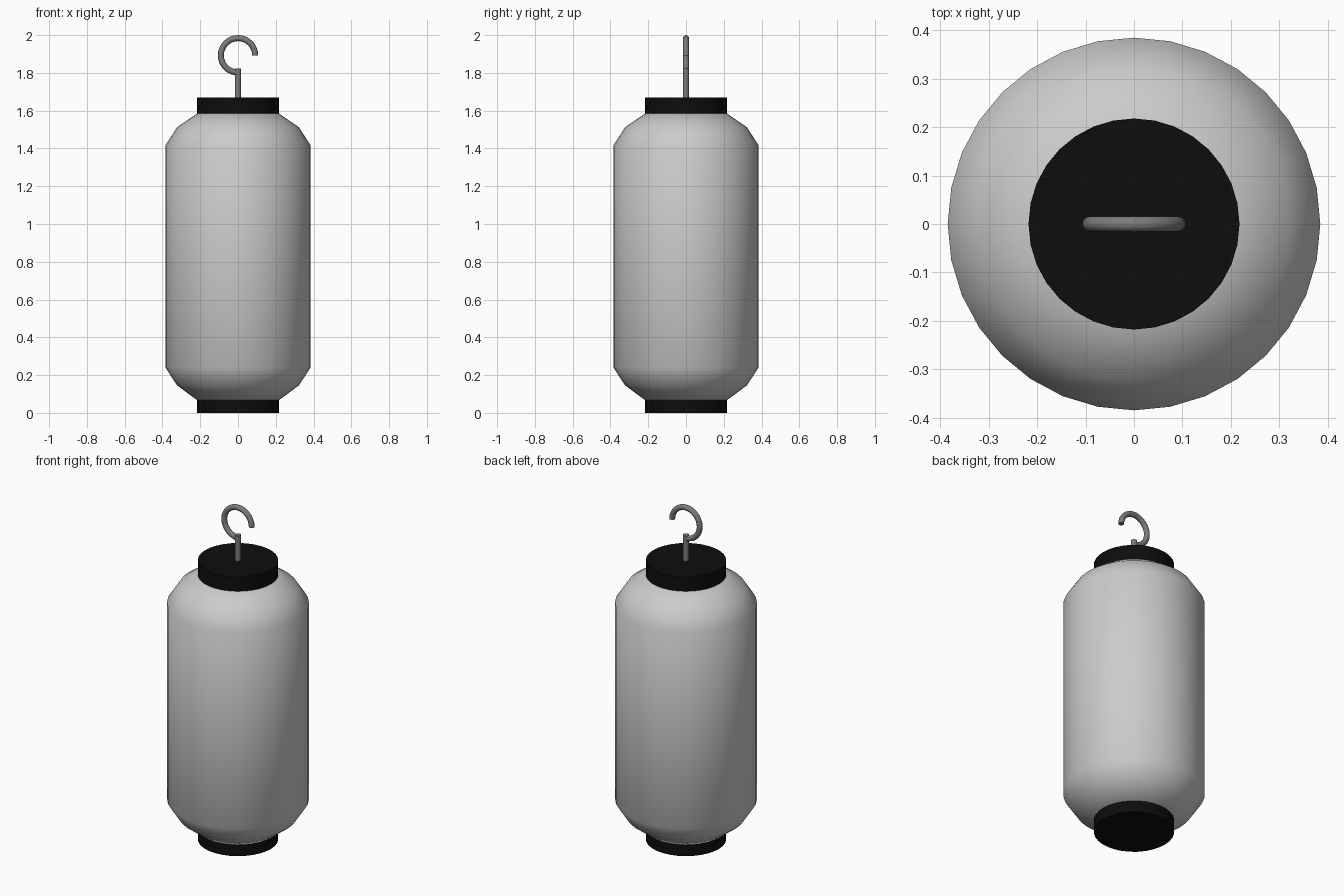
import bpy, math
from mathutils import Vector

if "Cube" in bpy.data.objects:
    bpy.data.objects.remove(bpy.data.objects["Cube"])

SIDES = 32


def material(name, v):
    m = bpy.data.materials.new(name)
    m.diffuse_color = (v, v, v, 1)
    m.use_nodes = True
    m.node_tree.nodes["Principled BSDF"].inputs["Base Color"].default_value = m.diffuse_color
    return m


def finish(name, verts, faces, mat=None, angle=30):
    me = bpy.data.meshes.new(name)
    me.from_pydata(verts, [], faces)
    ob = bpy.data.objects.new(name, me)
    bpy.context.collection.objects.link(ob)
    bpy.ops.object.select_all(action='DESELECT')
    ob.select_set(True)
    bpy.context.view_layer.objects.active = ob
    bpy.ops.object.shade_smooth_by_angle(angle=math.radians(angle))
    if mat:
        me.materials.append(mat)
    return ob


def skin(rings):
    """Join equal-sized rings of points into a closed, capped tube."""
    n = len(rings[0])
    verts = [p for r in rings for p in r]
    faces = [(i * n + j, i * n + (j + 1) % n, (i + 1) * n + (j + 1) % n, (i + 1) * n + j)
             for i in range(len(rings) - 1) for j in range(n)]
    faces.append(tuple(reversed(range(n))))
    faces.append(tuple(range(len(verts) - n, len(verts))))
    return verts, faces


def lathe(name, profile, n=SIDES, mat=None, angle=30):
    rings = [[(r * math.cos(2 * math.pi * j / n), r * math.sin(2 * math.pi * j / n), z)
              for j in range(n)] for r, z in profile]
    return finish(name, *skin(rings), mat, angle)


black = material("black", 0.004)
metal = material("metal", 0.2)

# Paper body with stepped shoulders, smooth over its bends
lathe("lantern_body", [(0.215, 0.066), (0.323, 0.146), (0.385, 0.241),
                       (0.385, 1.416), (0.323, 1.512), (0.215, 1.586)], angle=50)

# Black end caps
lathe("bottom_cap", [(0.218, 0.0), (0.218, 0.068)], mat=black)
lathe("top_cap", [(0.218, 1.584), (0.218, 1.67)], mat=black)

# Hook: straight stem and three-quarter ring in the xz plane
lathe("hook_stem", [(0.017, 1.66), (0.017, 1.822)], n=16, mat=metal, angle=40)

R, tube, cz = 0.091, 0.016, 1.893
rings = []
for i in range(25):
    a = math.radians(270 * i / 24)
    out = Vector((math.cos(a), 0, math.sin(a)))
    centre = Vector((0, 0, cz)) + out * R
    rings.append([centre + out * tube * math.cos(t) + Vector((0, tube * math.sin(t), 0))
                  for t in (-2 * math.pi * k / 12 for k in range(12))])
# reversed ring direction keeps normals outward along the arc
rings = [list(reversed(r)) for r in rings]
hook = finish("hook_ring", *skin(rings), metal, 40)

# Make normals consistent on the ring
import bmesh
bm = bmesh.new()
bm.from_mesh(hook.data)
bmesh.ops.recalc_face_normals(bm, faces=bm.faces)
bm.to_mesh(hook.data)
bm.free()
